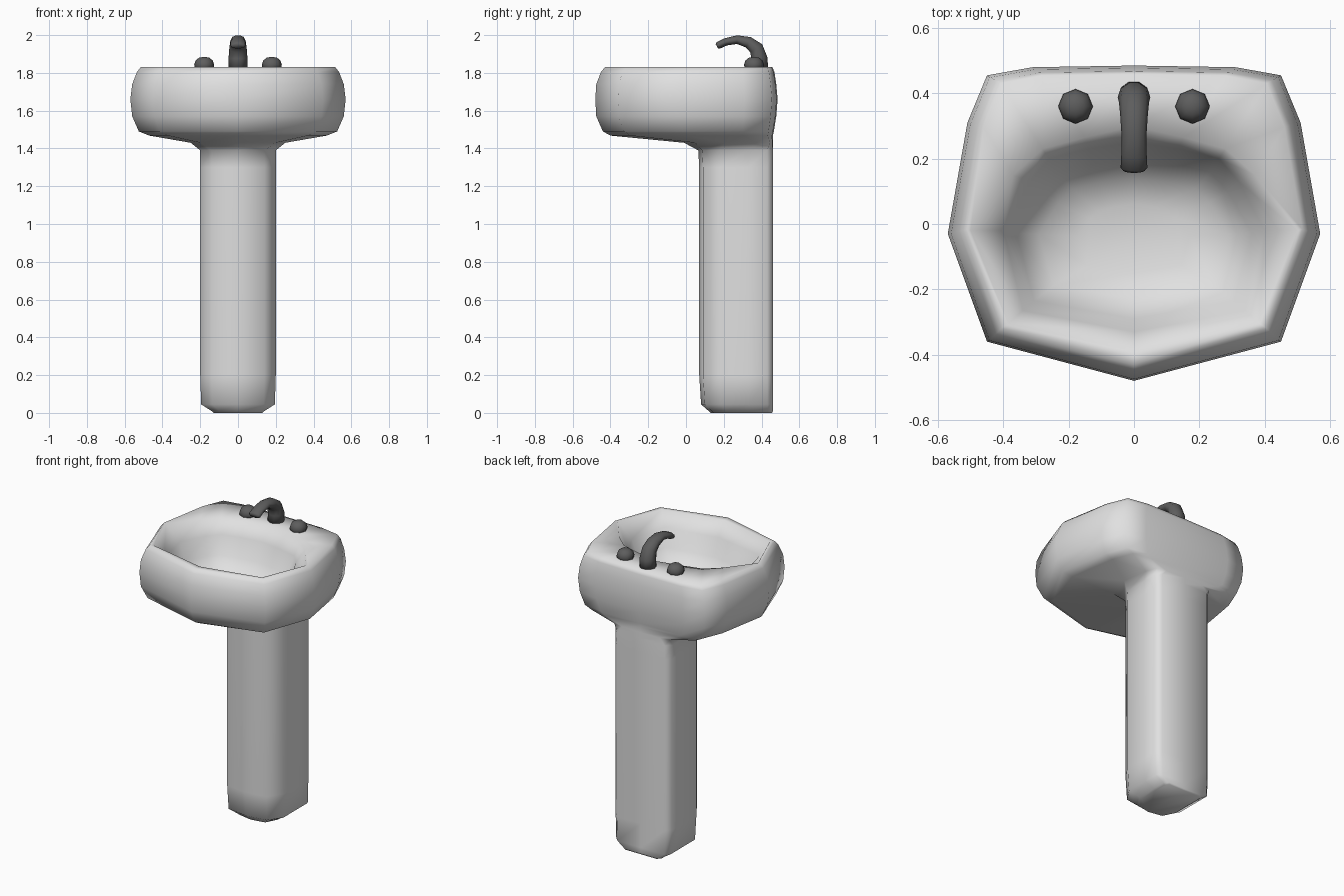
import bpy, bmesh, math
from mathutils import Vector

if "Cube" in bpy.data.objects:
    bpy.data.objects.remove(bpy.data.objects["Cube"])


def material(name, v):
    m = bpy.data.materials.new(name)
    m.diffuse_color = (v, v, v, 1)
    m.use_nodes = True
    m.node_tree.nodes["Principled BSDF"].inputs["Base Color"].default_value = m.diffuse_color
    return m


ceramic = material("white ceramic", 0.75)
metal = material("dark metal", 0.11)


def loft(name, rings, mat):
    """Skin a list of closed rings and cap both ends, smooth shaded."""
    bm = bmesh.new()
    vs = [[bm.verts.new(p) for p in r] for r in rings]
    n = len(vs[0])
    for a, b in zip(vs, vs[1:]):
        for i in range(n):
            j = (i + 1) % n
            bm.faces.new((a[i], a[j], b[j], b[i]))
    bm.faces.new(vs[0][::-1])
    bm.faces.new(vs[-1])
    bmesh.ops.recalc_face_normals(bm, faces=bm.faces)
    for f in bm.faces:
        f.smooth = True
    me = bpy.data.meshes.new(name)
    bm.to_mesh(me)
    bm.free()
    me.materials.append(mat)
    ob = bpy.data.objects.new(name, me)
    bpy.context.collection.objects.link(ob)
    return ob


def ring(half, z, w=None, front=None, back=None):
    """Mirror a half outline, refitted to the given half width and y range."""
    mx = max(p[0] for p in half)
    y0, y1 = half[0][1], half[-1][1]
    w = mx if w is None else w
    front = y0 if front is None else front
    back = y1 if back is None else back
    pts = [(x * w / mx, front + (y - y0) / (y1 - y0) * (back - front)) for x, y in half]
    pts += [(-x, y) for x, y in pts[-2:0:-1]]
    return [Vector((x, y, z)) for x, y in pts]


# half outlines, front centre to back centre
foot = [(0, .07), (.14, .09), (.2, .18), (.2, .33), (.2, .43), (.17, .46), (0, .46)]
bowl = [(0, -.48), (.45, -.36), (.57, -.03), (.51, .31), (.45, .455), (.31, .48), (0, .485)]
lip = [(0, -.39), (.385, -.305), (.50, -.02), (.37, .15), (.28, .23), (.15, .265), (0, .30)]
wall = [(0, -.33), (.34, -.265), (.40, -.02), (.32, .13), (.26, .20), (.14, .23), (0, .25)]

# pedestal and basin in one continuous skin
loft("sink_body", [
    ring(foot, 0, .13, .13, .455),
    ring(foot, .01, .14, .12, .46),
    ring(foot, .045, .195, .08),
    ring(foot, .2),
    ring(foot, 1.3),
    ring(foot, 1.39, .2, .065),
    ring(bowl, 1.43, .25, -.01, .46),
    ring(bowl, 1.468, .47, -.40, .46),
    ring(bowl, 1.49, .525, -.44, .465),
    ring(bowl, 1.57, .56, -.475, .478),
    ring(bowl, 1.66),
    ring(bowl, 1.74, .56, -.475, .478),
    ring(bowl, 1.805, .535, -.45, .468),
    ring(bowl, 1.83, .515, -.43, .458),
    ring(lip, 1.828),
    ring(wall, 1.74),
    ring(wall, 1.63, .36, -.29, .20),
    ring(wall, 1.56, .29, -.23, .14),
    ring(wall, 1.53, .17, -.15, .06),
], ceramic)

# faucet spout: y, z, half width, half thickness, tilt of the section
path = [(.388, 1.82, .05, .05, 0), (.388, 1.88, .05, .045, 5), (.372, 1.93, .046, .04, 35),
        (.33, 1.962, .042, .032, 65), (.27, 1.976, .038, .024, 90), (.21, 1.964, .039, .021, 112),
        (.172, 1.946, .041, .02, 118), (.163, 1.941, .033, .014, 118)]
spout = []
for y, z, a, b, tilt in path:
    t = math.radians(tilt)
    spout.append([Vector((a * math.cos(k * math.pi / 5),
                          y + b * math.sin(k * math.pi / 5) * math.cos(t),
                          z + b * math.sin(k * math.pi / 5) * math.sin(t))) for k in range(10)])
loft("faucet_spout", spout, metal)

# domed tap knobs
for side, name in ((-1, "left_tap"), (1, "right_tap")):
    dome = []
    for r, z in ((.047, 1.815), (.053, 1.843), (.046, 1.865), (.028, 1.88), (.008, 1.884)):
        dome.append([Vector((side * .179 + r * math.cos(k * math.pi / 4),
                             .36 + r * math.sin(k * math.pi / 4), z)) for k in range(8)])
    loft(name, dome, metal)
